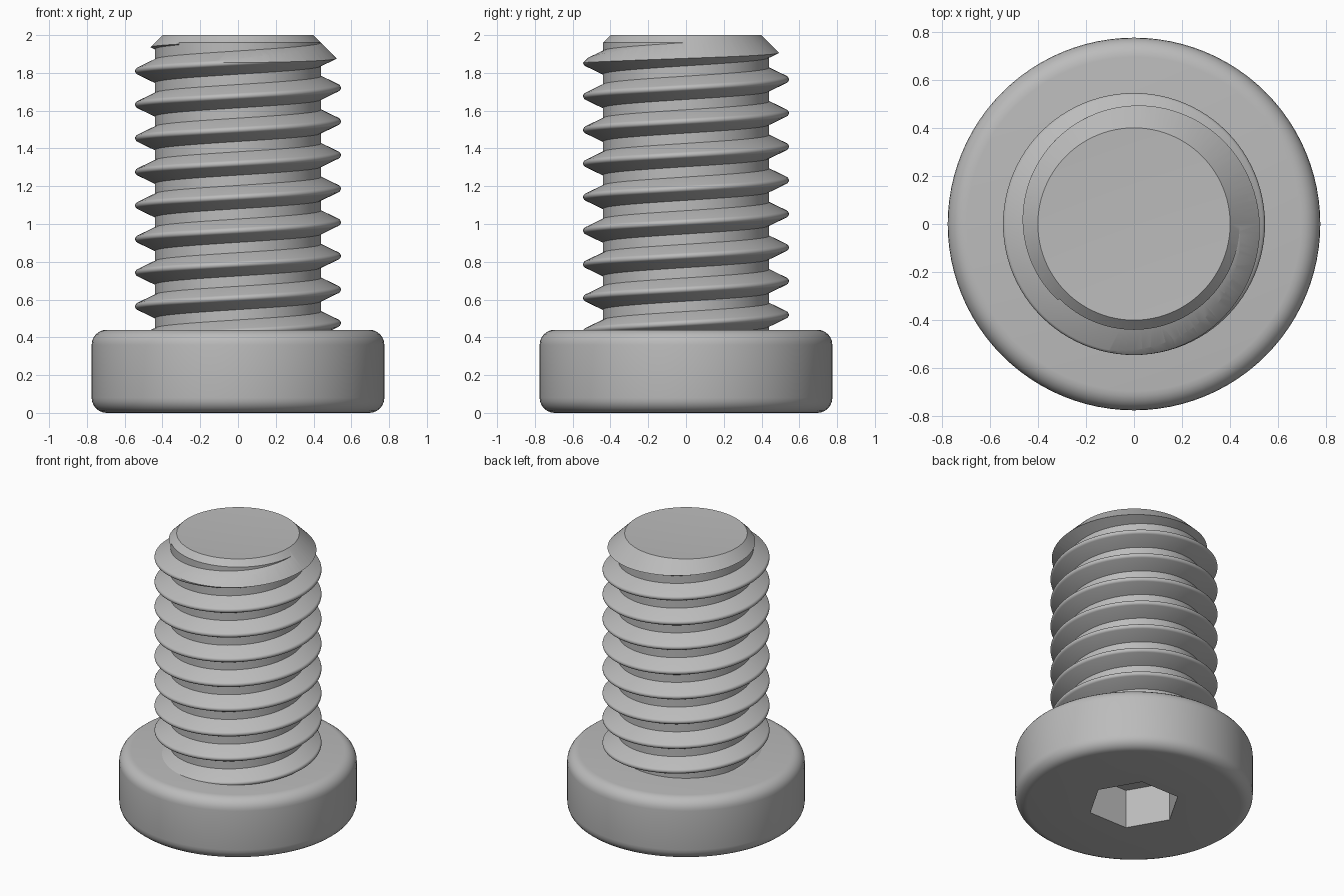
import bpy, bmesh
from math import sin, cos, pi, radians

if "Cube" in bpy.data.objects:
    bpy.data.objects.remove(bpy.data.objects["Cube"])

SEGMENTS = 96
PITCH = 0.178
CORE_RADIUS = 0.44

steel = bpy.data.materials.new("grey steel")
steel.use_nodes = True
steel.diffuse_color = (0.5, 0.5, 0.5, 1)
steel.node_tree.nodes["Principled BSDF"].inputs["Base Color"].default_value = (0.5, 0.5, 0.5, 1)


def finish(name, bm):
    """Turn a bmesh into a named object."""
    bmesh.ops.remove_doubles(bm, verts=bm.verts, dist=1e-5)
    bmesh.ops.recalc_face_normals(bm, faces=bm.faces)
    mesh = bpy.data.meshes.new(name)
    bm.to_mesh(mesh)
    bm.free()
    mesh.materials.append(steel)
    obj = bpy.data.objects.new(name, mesh)
    bpy.context.collection.objects.link(obj)
    return obj


def lathe(name, profile, steps=SEGMENTS):
    """Revolve a closed-on-axis (radius, z) profile about z."""
    bm = bmesh.new()
    rings = [[bm.verts.new((r * cos(2 * pi * i / steps), r * sin(2 * pi * i / steps), z))
              for i in range(steps)] for r, z in profile]
    for a, b in zip(rings, rings[1:]):
        for i in range(steps):
            j = (i + 1) % steps
            bm.faces.new((a[i], a[j], b[j], b[i]))
    return finish(name, bm)


def helix(name, section, z0, start, end):
    """Sweep a (radius, z) section along a right-handed helix, in turns."""
    bm = bmesh.new()
    rings = []
    for i in range(round(start * SEGMENTS), round(end * SEGMENTS) + 1):
        turn = i / SEGMENTS
        t = 2 * pi * turn
        rings.append([bm.verts.new((r * cos(t), r * sin(t), z0 + PITCH * turn + z))
                      for r, z in section])
    n = len(section)
    for a, b in zip(rings, rings[1:]):
        for i in range(n):
            j = (i + 1) % n
            bm.faces.new((a[i], a[j], b[j], b[i]))
    bm.faces.new(rings[0])
    bm.faces.new(rings[-1])
    return finish(name, bm)


def boolean(obj, tool, operation):
    """Apply a boolean and discard the tool."""
    mod = obj.modifiers.new("cut", 'BOOLEAN')
    mod.operation, mod.object, mod.solver = operation, tool, 'EXACT'
    bpy.context.view_layer.objects.active = obj
    bpy.ops.object.modifier_apply(modifier=mod.name)
    bpy.data.objects.remove(tool)


def smooth(obj):
    bpy.ops.object.select_all(action='DESELECT')
    obj.select_set(True)
    bpy.context.view_layer.objects.active = obj
    bpy.ops.object.shade_smooth_by_angle(angle=radians(30))


# Head: a disc with filleted rims
RADIUS, HEIGHT, FILLET = 0.775, 0.44, 0.08
arc = [radians(a) for a in range(0, 91, 15)]
rim = RADIUS - FILLET
profile = [(0, 0)]
profile += [(rim + FILLET * sin(a), FILLET - FILLET * cos(a)) for a in arc]
profile += [(rim + FILLET * cos(a), HEIGHT - FILLET + FILLET * sin(a)) for a in arc]
profile += [(0, HEIGHT)]
head = lathe("head", profile)

# Hexagonal drive socket in the underside
socket = lathe("socket_cutter", [(0, -0.1), (0.303, -0.1), (0.303, 0.28), (0, 0.28)], 6)
boolean(head, socket, 'DIFFERENCE')
smooth(head)

# Shank core with a round-crested thread
shank = lathe("threaded_shank", [(0, 0.3), (CORE_RADIUS, 0.3), (CORE_RADIUS, 2.1), (0, 2.1)])
crest = [(0.527 + 0.018 * cos(radians(a)), 0.018 * sin(radians(a))) for a in range(-66, 67, 22)]
section = [(0.4, -0.081)] + crest + [(0.4, 0.081)]
thread = helix("thread", section, 0.475, -0.7, 8.625)
boolean(shank, thread, 'UNION')

# Chamfered, slightly dished tip trims core and thread together
envelope = lathe("tip_envelope", [(0, 0.36), (0.7, 0.36), (0.7, 1.7), (0.4, 2.0), (0, 1.985)])
boolean(shank, envelope, 'INTERSECT')
smooth(shank)
